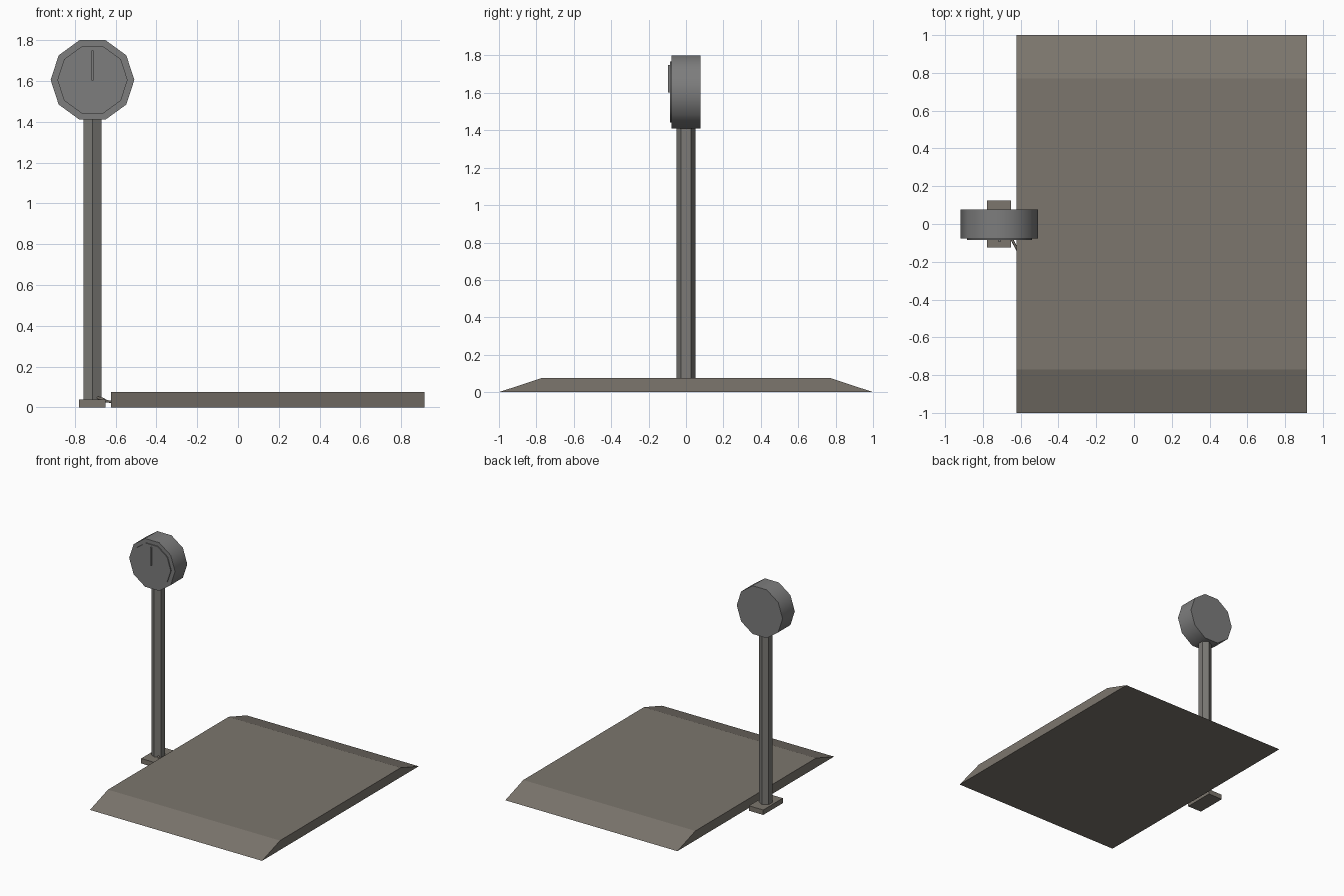
import bpy, bmesh, math

if "Cube" in bpy.data.objects:
    bpy.data.objects.remove(bpy.data.objects["Cube"])

POST_X = -0.713
HEAD_Z = 1.605


def paint(name, rgb):
    m = bpy.data.materials.new(name)
    m.diffuse_color = (*rgb, 1)
    m.use_nodes = True
    m.node_tree.nodes["Principled BSDF"].inputs["Base Color"].default_value = m.diffuse_color
    return m


WARM = paint("warm_grey", (0.20, 0.18, 0.153))
MID = paint("post_grey", (0.20, 0.195, 0.18))
DARK = paint("neutral_grey", (0.205, 0.205, 0.205))


def extrude(name, ring, offset, mat):
    """Closed prism from a planar ring of points and an extrusion vector."""
    bm = bmesh.new()
    face = bm.faces.new([bm.verts.new(p) for p in ring])
    geom = bmesh.ops.extrude_face_region(bm, geom=[face])["geom"]
    bmesh.ops.translate(bm, vec=offset,
                        verts=[g for g in geom if isinstance(g, bmesh.types.BMVert)])
    bmesh.ops.holes_fill(bm, edges=[e for e in bm.edges if e.is_boundary])
    bmesh.ops.recalc_face_normals(bm, faces=bm.faces)
    me = bpy.data.meshes.new(name)
    bm.to_mesh(me)
    bm.free()
    me.materials.append(mat)
    ob = bpy.data.objects.new(name, me)
    bpy.context.collection.objects.link(ob)
    return ob


def box(name, x, y, z, mat):
    ring = [(x[0], y[0], z[0]), (x[1], y[0], z[0]), (x[1], y[1], z[0]), (x[0], y[1], z[0])]
    return extrude(name, ring, (0, 0, z[1] - z[0]), mat)


def disc(name, radius, y0, y1, mat):
    """Ten-sided disc facing the front."""
    ring = [(POST_X + radius * math.cos(i * math.tau / 10), y0,
             HEAD_Z + radius * math.sin(i * math.tau / 10)) for i in range(10)]
    ob = extrude(name, ring, (0, y1 - y0, 0), mat)
    bpy.ops.object.select_all(action='DESELECT')
    ob.select_set(True)
    bpy.context.view_layer.objects.active = ob
    bpy.ops.object.shade_smooth_by_angle(angle=math.radians(40))
    return ob


# Weighing platform with a ramp at each end
extrude("platform", [(-0.623, -1, 0), (-0.623, 1, 0),
                     (-0.623, 0.77, 0.076), (-0.623, -0.77, 0.076)], (1.538, 0, 0), WARM)

# Foot and hexagonal post
box("post_foot", (-0.778, -0.65), (-0.125, 0.125), (0, 0.04), WARM)
hexagon = [(POST_X + 0.051 * math.sin(i * math.tau / 6),
            0.051 * math.cos(i * math.tau / 6), 0.03) for i in range(6)]
extrude("post", hexagon, (0, 0, 1.40), MID)

# Dial housing, raised face and pointer
disc("dial_housing", 0.205, -0.078, 0.078, DARK)
disc("dial_face", 0.172, -0.086, -0.07, DARK)
box("pointer", (POST_X - 0.005, POST_X + 0.005), (-0.096, -0.08), (1.603, 1.75), DARK)

# Cable from the post to the platform
cu = bpy.data.curves.new("cable", 'CURVE')
cu.dimensions = '3D'
cu.bevel_depth = 0.007
cu.bevel_resolution = 1
cu.use_fill_caps = True
cu.materials.append(WARM)
path = [(-0.69, -0.03, 0.048), (-0.665, -0.055, 0.042), (-0.645, -0.085, 0.03), (-0.615, -0.14, 0.028)]
sp = cu.splines.new('POLY')
sp.points.add(len(path) - 1)
for pt, co in zip(sp.points, path):
    pt.co = (*co, 1)
bpy.context.collection.objects.link(bpy.data.objects.new("cable", cu))
